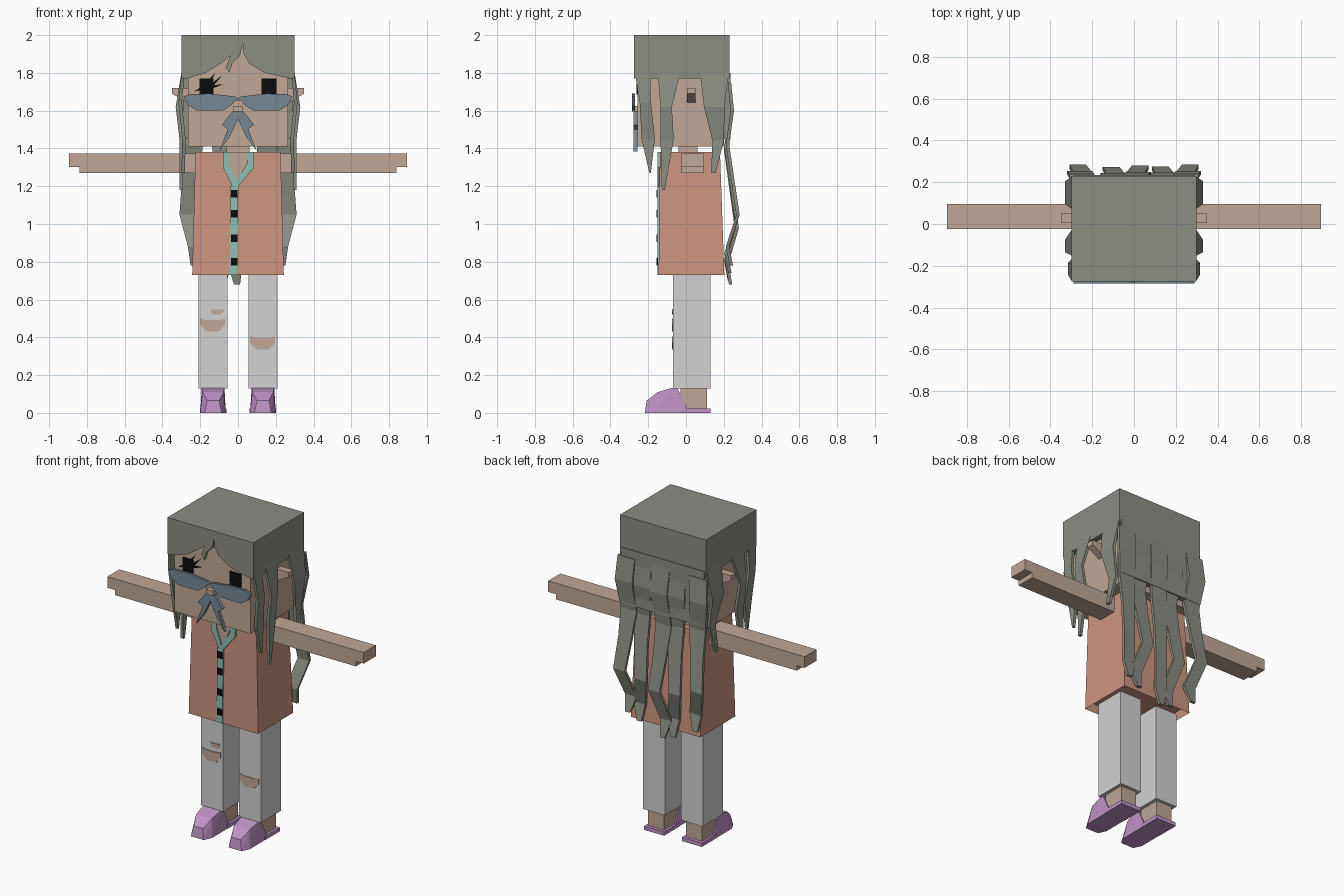
import bpy
import bmesh
from mathutils import Vector

cube = bpy.data.objects.get("Cube")
if cube:
    bpy.data.objects.remove(cube, do_unlink=True)


def linear(c):
    c /= 255
    return c / 12.92 if c <= .04045 else ((c + .055) / 1.055) ** 2.4


def material(name, *rgb):
    mat = bpy.data.materials.new(name)
    mat.use_nodes = True
    color = [linear(c) for c in rgb] + [1]
    mat.diffuse_color = color
    mat.node_tree.nodes["Principled BSDF"].inputs["Base Color"].default_value = color
    return mat


HAIR = material("ash grey hair", 138, 142, 131)
SKIN = material("skin", 192, 168, 151)
SHIRT = material("coral shirt", 204, 149, 129)
TRIM = material("mint trim", 142, 191, 179)
PANTS = material("pale grey trousers", 210, 210, 210)
SHOE = material("lilac shoes", 192, 145, 198)
SLATE = material("slate blue", 119, 135, 148)
BLACK = material("black", 12, 12, 12)


def finish(name, bm, mat):
    """Turn a bmesh into a named flat shaded object."""
    bmesh.ops.recalc_face_normals(bm, faces=bm.faces)
    mesh = bpy.data.meshes.new(name)
    bm.to_mesh(mesh)
    bm.free()
    mesh.materials.append(mat)
    obj = bpy.data.objects.new(name, mesh)
    bpy.context.collection.objects.link(obj)
    return obj


def hull(name, points, mat):
    bm = bmesh.new()
    verts = [bm.verts.new(p) for p in points]
    bmesh.ops.convex_hull(bm, input=verts)
    bmesh.ops.dissolve_limit(bm, angle_limit=.01, verts=bm.verts, edges=bm.edges)
    return finish(name, bm, mat)


def box(name, xs, ys, zs, mat):
    return hull(name, [(x, y, z) for x in xs for y in ys for z in zs], mat)


def plate(name, outline, back, front, mat):
    """Extrude an (x, z) outline between two depths."""
    bm = bmesh.new()
    face = bm.faces.new([bm.verts.new((x, back, z)) for x, z in outline])
    result = bmesh.ops.extrude_face_region(bm, geom=[face], use_keep_orig=True)
    moved = [v for v in result["geom"] if isinstance(v, bmesh.types.BMVert)]
    bmesh.ops.translate(bm, verts=moved, vec=(0, front - back, 0))
    return finish(name, bm, mat)


def mirrored(points, side):
    return [(side * p[0], *p[1:]) for p in points]


def strand(name, path, place, thick=.018):
    """Wavy ribbon; path holds (across, height, half width, depth)."""
    bm = bmesh.new()
    rings = []
    for u, z, w, d in path:
        corners = ((u - w, d), (u + w, d), (u + w, d - thick), (u - w, d - thick))
        rings.append([bm.verts.new(place(a, b, z)) for a, b in corners])
    for upper, lower in zip(rings, rings[1:]):
        for i in range(4):
            j = (i + 1) % 4
            bm.faces.new((upper[i], upper[j], lower[j], lower[i]))
    bm.faces.new(rings[0])
    bm.faces.new(rings[-1])
    return finish(name, bm, HAIR)


# Head, neck and nose
box("head", (-.265, .265), (-.256, .2), (1.41, 1.97), SKIN)
box("neck", (-.06, .06), (-.04, .06), (1.36, 1.43), SKIN)
box("nose", (-.025, .025), (-.285, -.25), (1.595, 1.625), SKIN)

# Hair cap with a parted fringe and a loose lock
box("hair_cap", (-.3, .3), (-.25, .23), (1.77, 2), HAIR)
fringe = [(-.3, 2), (-.3, 1.77), (-.27, 1.77), (-.17, 1.8), (-.09, 1.85), (-.04, 1.89),
          (-.065, 1.83), (-.045, 1.8), (-.03, 1.85), (.01, 1.89), (.025, 1.955),
          (.03, 1.9), (.06, 1.85), (.14, 1.8), (.28, 1.77), (.3, 1.77), (.3, 2)]
plate("fringe", fringe, -.25, -.275, HAIR)
box("back_hair_sheet", (-.29, .29), (.2, .235), (1.45, 1.8), HAIR)

# Side locks, given as (y, z, half width, x)
side_locks = {
    "front_side_lock": [(-.23, 1.8, .04, .3), (-.215, 1.64, .03, .315),
                        (-.2, 1.45, .035, .295), (-.19, 1.27, .004, .3)],
    "temple_lock": [(-.09, 1.8, .06, .3), (-.105, 1.62, .03, .33),
                    (-.1, 1.45, .035, .31), (-.12, 1.18, .008, .31)],
    "rear_side_lock": [(.15, 1.8, .075, .3), (.15, 1.62, .055, .33),
                       (.17, 1.44, .03, .305), (.145, 1.27, .012, .32)],
}
for side, label in ((1, "left"), (-1, "right")):
    for name, path in side_locks.items():
        strand(label + "_" + name, path, lambda u, d, z, s=side: (s * d, u, z))

# Long back strands, swaying sideways and in depth as they fall
depths = (.235, .25, .225, .25, .28, .225, .245)
heights = (1.75, 1.6, 1.42, 1.25, 1.05, .88, .78)
widths = (.06, .06, .055, .045, .04, .04, .016)
sway = (0, .01, -.01, 0, .02, -.025, -.015)


def back_strand(name, x, tip, side, lift):
    drop = (heights[0] - tip) / (heights[0] - heights[-1])
    path = [(x + side * s, heights[0] + (z - heights[0]) * drop, w, d + lift)
            for s, z, w, d in zip(sway, heights, widths, depths)]
    strand(name, path, lambda u, d, z: (u, d, z))


back_strand("back_strand_outer_left", .25, .78, 1, .004)
back_strand("back_strand_inner_left", .145, .74, -1, -.004)
back_strand("back_strand_centre", .01, .68, 1, 0)
back_strand("back_strand_inner_right", -.09, .7, -1, -.006)
back_strand("back_strand_outer_right", -.25, .78, -1, .004)

# Face details
box("left_eye", (.125, .203), (-.262, -.25), (1.685, 1.77), BLACK)
box("right_eye", (-.203, -.13), (-.262, -.25), (1.685, 1.77), BLACK)
for i, (x, z) in enumerate(((-.08, 1.79), (-.075, 1.74), (-.235, 1.7), (-.12, 1.8))):
    root = Vector((-.165, 1.71 + .01 * i))
    tip = Vector((x, z))
    across = (tip - root).orthogonal().normalized() * .012
    plate("right_lash_" + str(i), [root - across, tip, root + across], -.255, -.263, BLACK)

# Half moon glasses and moustache
lens = [(0, 1.665), (.015, 1.675), (.15, 1.69), (.25, 1.688), (.29, 1.675), (.265, 1.63),
        (.22, 1.6), (.08, 1.6), (.035, 1.63), (.015, 1.655), (0, 1.655)]
whisker = [(0, 1.6), (.03, 1.595), (.085, 1.525), (.065, 1.51), (.055, 1.5),
           (.1, 1.385), (.045, 1.46), (.02, 1.51), (0, 1.555)]
for side, label in ((1, "left"), (-1, "right")):
    plate(label + "_lens", mirrored(lens, side), -.27, -.285, SLATE)
    plate(label + "_moustache", mirrored(whisker, side), -.256, -.277, SLATE)

# Shirt: tapered box, recessed underneath
bm = bmesh.new()
bmesh.ops.create_cube(bm, size=1)
for v in bm.verts:
    top = v.co.z > 0
    v.co.x *= .45 if top else .485
    v.co.y = (-.138 if top else -.145) if v.co.y < 0 else (.18 if top else .203)
    v.co.z = 1.38 if top else .73
bm.normal_update()
hem = [f for f in bm.faces if f.normal.z < -.9]
bmesh.ops.inset_region(bm, faces=hem, thickness=.012)
for v in hem[0].verts:
    v.co.z += .05
finish("shirt", bm, SHIRT)

# Open neck, collar, placket and buttons
plate("open_neck", [(-.06, 1.38), (.065, 1.38), (-.012, 1.2)], -.13, -.144, SKIN)
for label, x, inner in (("right", -.08, -.045), ("left", .085, .05)):
    band = [(x, 1.382), (inner, 1.382), (inner, 1.32), (-.012, 1.225), (-.018, 1.175), (x, 1.3)]
    plate(label + "_collar", band, -.135, -.15, TRIM)
plate("placket", [(-.045, .73), (-.005, .73), (.002, 1.2), (-.04, 1.2)], -.135, -.15, TRIM)
for i, z in enumerate((.8, .925, 1.055, 1.16)):
    box("button_" + str(i), (-.037, -.003), (-.156, -.148), (z - .02, z + .02), BLACK)


def rip(name, x, z, w, h):
    """Bare skin patch showing through a trouser leg."""
    outline = [(x - w, z + h), (x - .6 * w, z + .8 * h), (x + .6 * w, z + .8 * h), (x + w, z + h),
               (x + w, z), (x + .5 * w, z - h), (x - .5 * w, z - h), (x - w, z)]
    plate(name, outline, -.068, -.075, SKIN)


rip("right_knee_rip", -.135, .465, .065, .035)
rip("right_small_rip", -.11, .535, .032, .015)
rip("left_knee_rip", .13, .37, .066, .035)

# Limbs, ears and shoes
for side, label in ((1, "left"), (-1, "right")):
    cx = side * .132
    box(label + "_arm", (side * .2, side * .84), (-.025, .095), (1.27, 1.372), SKIN)
    box(label + "_fingers", (side * .84, side * .895), (-.025, .095), (1.302, 1.372), SKIN)
    ear = [(x, y, z) for y in (.005, .05)
           for x, z in ((.26, 1.64), (.26, 1.72), (.35, 1.69), (.35, 1.72))]
    hull(label + "_ear", mirrored(ear, side), SKIN)
    box(label + "_trouser_leg", (cx - .076, cx + .076), (-.07, .13), (.13, .74), PANTS)
    box(label + "_ankle", (cx - .055, cx + .055), (-.03, .11), (.02, .15), SKIN)
    box(label + "_heel_sole", (cx - .07, cx + .07), (-.02, .13), (0, .024), SHOE)
    # Toe cap: sections of (y, half width, height)
    toe = []
    for y, w, z in ((.005, .068, 0), (-.17, .068, 0), (-.218, .045, 0), (.005, .064, .024),
                    (-.045, .06, .13), (-.075, .06, .132), (-.15, .055, .11), (-.208, .032, .065)):
        toe += [(cx - w, y, z), (cx + w, y, z)]
    hull(label + "_shoe", toe, SHOE)
